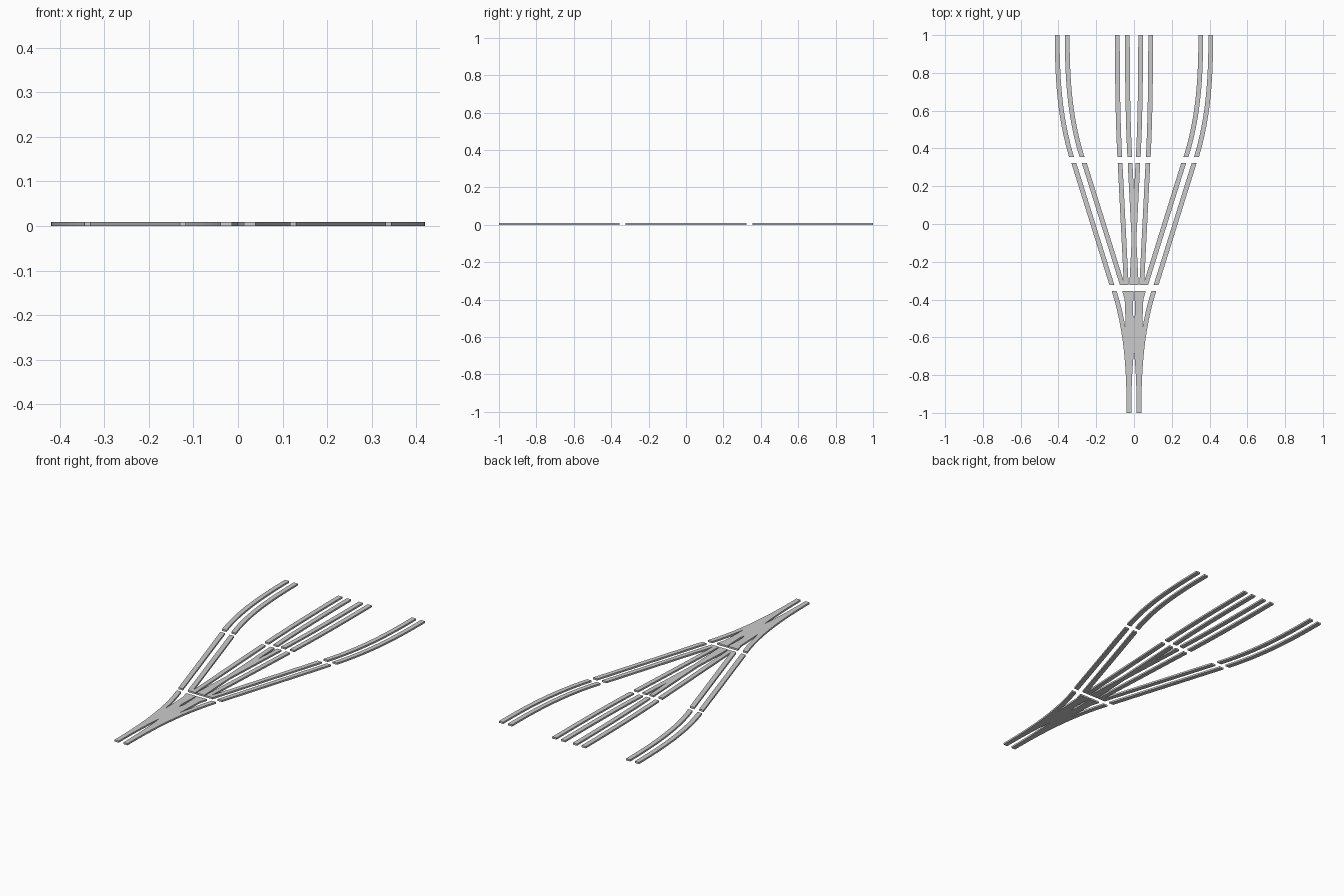
import bpy, bmesh, math

if "Cube" in bpy.data.objects:
    bpy.data.objects.remove(bpy.data.objects["Cube"])

HEIGHT = 0.0095
HALF_WIDTH = 0.0125     # half the width of one rail
HALF_GAUGE = 0.0265     # track centre line to rail centre
SPREAD = 0.38           # sideways shift of the outer tracks
STEPS = 12
SECTIONS = {"entry": (-1.0, -0.355), "middle": (-0.323, 0.323), "exit": (0.355, 1.0)}


def shift(y):
    """Sideways S-curve: eased ends with a straight diagonal in the middle."""
    if abs(y) < 0.34:
        return 0.19 + 0.312 * y
    u = 1 - abs(y)
    ease = 0.075 * u ** 2 + 0.171 * u ** 3
    return ease if y < 0 else SPREAD - ease


def edge_point(y, scale, offset):
    """Point offset from the centre line, keeping section ends square to y."""
    slope = scale * (shift(y + 0.01) - shift(y - 0.01)) / 0.02 if abs(y) < 0.985 else 0
    return scale * shift(y) + offset * math.sqrt(1 + slope * slope)


def add_rail(bm, scale, centre, y0, y1):
    """Sweep a rectangular rail along one section of track."""
    rings = []
    for i in range(STEPS + 1):
        y = y0 + (y1 - y0) * i / STEPS
        xl = edge_point(y, scale, centre - HALF_WIDTH)
        xr = edge_point(y, scale, centre + HALF_WIDTH)
        rings.append([bm.verts.new(p) for p in
                      ((xl, y, 0), (xr, y, 0), (xr, y, HEIGHT), (xl, y, HEIGHT))])
    for a, b in zip(rings, rings[1:]):
        for k in range(4):
            n = (k + 1) % 4
            bm.faces.new((a[k], a[n], b[n], b[k]))
    bm.faces.new(rings[0][::-1])
    bm.faces.new(rings[-1])


# Four tracks fan out from one, each a pair of rails in three sections
tracks = {"left_outer": -1, "left_inner": -0.162, "right_inner": 0.162, "right_outer": 1}
for track, scale in tracks.items():
    for section, (y0, y1) in SECTIONS.items():
        bm = bmesh.new()
        for side in (-1, 1):
            add_rail(bm, scale, side * HALF_GAUGE, y0, y1)
        bmesh.ops.recalc_face_normals(bm, faces=bm.faces)
        name = f"{track}_rails_{section}"
        mesh = bpy.data.meshes.new(name)
        bm.to_mesh(mesh)
        bm.free()
        bpy.context.collection.objects.link(bpy.data.objects.new(name, mesh))
